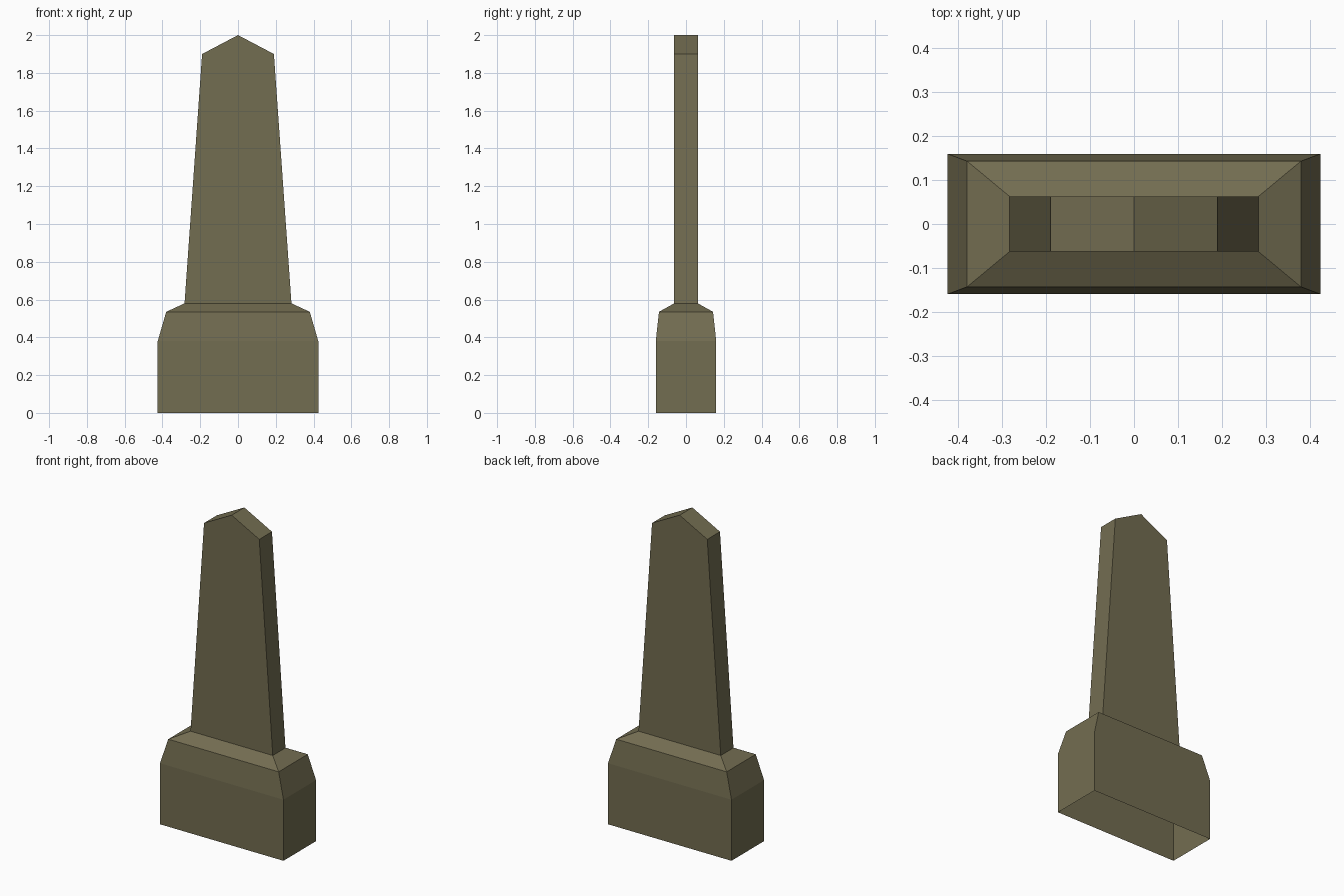
import bpy, bmesh

if "Cube" in bpy.data.objects:
    bpy.data.objects.remove(bpy.data.objects["Cube"])

stone = bpy.data.materials.new("weathered stone")
stone.diffuse_color = (0.171, 0.153, 0.082, 1)
stone.use_nodes = True
stone.node_tree.nodes["Principled BSDF"].inputs["Base Color"].default_value = stone.diffuse_color


def finish(name, bm):
    bmesh.ops.recalc_face_normals(bm, faces=bm.faces[:])
    mesh = bpy.data.meshes.new(name)
    bm.to_mesh(mesh)
    bm.free()
    mesh.materials.append(stone)
    obj = bpy.data.objects.new(name, mesh)
    bpy.context.collection.objects.link(obj)


def ring(bm, hx, hy, z):
    return [bm.verts.new((sx * hx, sy * hy, z))
            for sx, sy in ((-1, -1), (1, -1), (1, 1), (-1, 1))]


# Plinth: stacked rectangular rings, open underneath and under the slab
bm = bmesh.new()
rings = [ring(bm, *r) for r in ((0.425, 0.16, 0), (0.425, 0.16, 0.38),
                                (0.38, 0.143, 0.535), (0.283, 0.0625, 0.58))]
for a, b in zip(rings, rings[1:]):
    for i in range(4):
        j = (i + 1) % 4
        bm.faces.new((a[i], a[j], b[j], b[i]))
finish("plinth", bm)

# Slab: tapered, gabled profile extruded through its thickness, open at the bottom
profile = ((-0.283, 0.58), (-0.19, 1.9), (0, 2), (0.19, 1.9), (0.283, 0.58))
bm = bmesh.new()
front, back = [[bm.verts.new((x, y, z)) for x, z in profile] for y in (-0.0625, 0.0625)]
bm.faces.new(front)
bm.faces.new(back[::-1])
for i in range(4):
    bm.faces.new((front[i], front[i + 1], back[i + 1], back[i]))
finish("slab", bm)
